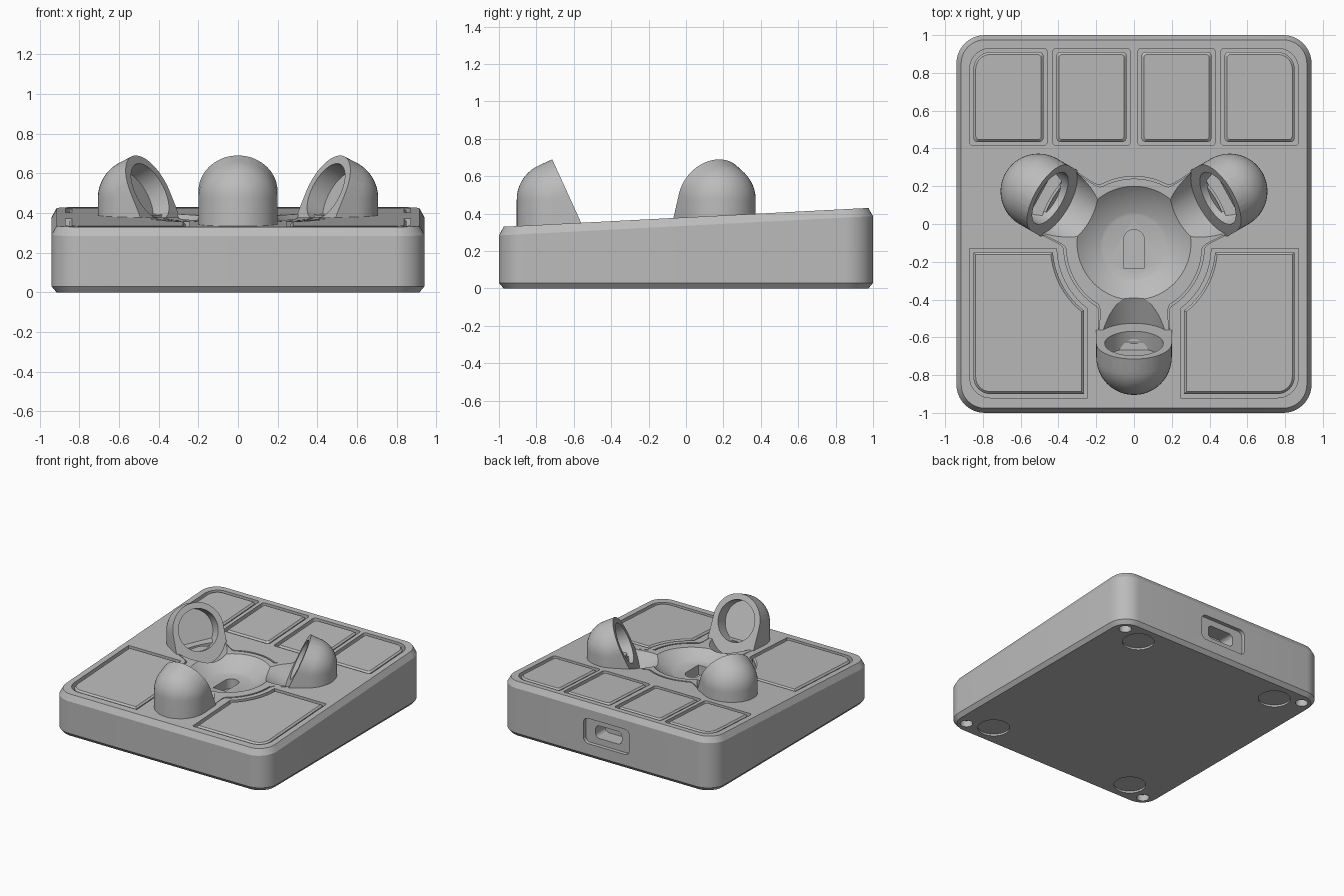
import bpy, bmesh, math
from mathutils import Matrix, Vector

if "Cube" in bpy.data.objects:
    bpy.data.objects.remove(bpy.data.objects["Cube"])

TOP, TILT = 0.38, 0.0515           # sloped top plane: z = TOP + TILT * y
HUB = Vector((0, -0.12, 0))        # centre of the ball well

gray = bpy.data.materials.new("matte_gray")
gray.use_nodes = True
gray.diffuse_color = (0.5, 0.5, 0.5, 1)
gray.node_tree.nodes["Principled BSDF"].inputs["Base Color"].default_value = (0.5, 0.5, 0.5, 1)


def finish(name, bm, matrix=Matrix()):
    bmesh.ops.transform(bm, matrix=matrix, verts=bm.verts)
    bmesh.ops.recalc_face_normals(bm, faces=bm.faces)
    mesh = bpy.data.meshes.new(name)
    bm.to_mesh(mesh)
    bm.free()
    mesh.materials.append(gray)
    ob = bpy.data.objects.new(name, mesh)
    bpy.context.collection.objects.link(ob)
    return ob


def loft(name, rings, tilt=0.0, closed=False, matrix=Matrix()):
    """Skin a list of (outline, z, tilted) rings; cap the ends or close the loop."""
    bm = bmesh.new()
    loops = [[bm.verts.new((x, y, z + (TILT * y if tilted else 0))) for x, y in pts]
             for pts, z, tilted in rings]
    pairs = list(zip(loops, loops[1:]))
    if closed:
        pairs.append((loops[-1], loops[0]))
    else:
        bm.faces.new(loops[0])
        bm.faces.new(loops[-1])
    for a, b in pairs:
        for i in range(len(a)):
            j = (i + 1) % len(a)
            bm.faces.new((a[i], a[j], b[j], b[i]))
    return finish(name, bm, matrix)


def cylinder(name, radius, depth, matrix):
    """Cylinder running from the matrix origin along its z axis."""
    bm = bmesh.new()
    bmesh.ops.create_cone(bm, cap_ends=True, segments=64, radius1=radius, radius2=radius,
                          depth=depth, matrix=Matrix.Translation((0, 0, depth / 2)))
    return finish(name, bm, matrix)


def cut(target, cutter):
    cutter.hide_render = True
    mod = target.modifiers.new("cut", 'BOOLEAN')
    mod.operation, mod.solver, mod.object = 'DIFFERENCE', 'EXACT', cutter
    bpy.context.view_layer.objects.active = target
    bpy.ops.object.modifier_apply(modifier=mod.name)
    bpy.data.objects.remove(cutter)


def slice_off(bm, point, normal):
    bmesh.ops.bisect_plane(bm, geom=bm.verts[:] + bm.edges[:] + bm.faces[:], plane_co=point,
                           plane_no=normal, clear_outer=True)
    bmesh.ops.holes_fill(bm, edges=[e for e in bm.edges if e.is_boundary])


def arc(cx, cy, r, a0, a1, n=10):
    return [(cx + r * math.cos(math.radians(a0 + (a1 - a0) * i / n)),
             cy + r * math.sin(math.radians(a0 + (a1 - a0) * i / n))) for i in range(n + 1)]


def rrect(x0, x1, y0, y1, radii):
    """Rounded rectangle; radii run from the upper right, counter-clockwise."""
    a, b, c, d = radii
    return (arc(x1 - a, y1 - a, a, 0, 90) + arc(x0 + b, y1 - b, b, 90, 180)
            + arc(x0 + c, y0 + c, c, 180, 270) + arc(x1 - d, y0 + d, d, 270, 360))


def back_key(center, outer):
    def outline(g):
        big = 0.09 + g if outer else 0.02
        return rrect(center - 0.185 - g, center + 0.185 + g, 0.435 - g, 0.91 + g,
                     (big, 0.02, 0.02, 0.02))
    return outline


def front_key(g):
    # Rectangle with a concave bite that follows the well
    r, x0, x1, y0, y1 = 0.43 - g, 0.265 - g, 0.85 + g, -0.9 - g, -0.15 + g
    start = math.degrees(math.asin((y1 - HUB.y) / r))
    end = -math.degrees(math.acos(x0 / r))
    c = 0.09 + g
    return (arc(0, HUB.y, r, start, end, 24) + [(x0, y0)]
            + arc(x1 - c, y0 + c, c, 270, 360) + [(x1, y1)])


def slab(g):
    return rrect(-0.94 + g, 0.94 - g, -1 + g, 1 - g, (0.15 - g,) * 4)


# Wedge-shaped case with chamfered rims
body = loft("case", [(slab(0.025), 0, False), (slab(0), 0.03, False),
                     (slab(0), TOP - 0.045, True), (slab(0.025), TOP, True)])

# Keys in their pockets, mirrored left and right
keys = {"back_inner_key": back_key(0.225, False), "back_outer_key": back_key(0.665, True),
        "front_key": front_key}
for name, outline in keys.items():
    for side, sx in (("left", 1), ("right", -1)):
        flip = Matrix.Diagonal((sx, 1, 1, 1))
        cut(body, loft("pocket", [(outline(0.02), TOP - 0.06, True),
                                  (outline(0.02), TOP + 0.1, True)], matrix=flip))
        loft(side + "_" + name, [(outline(0), TOP - 0.065, True), (outline(0), TOP - 0.012, True),
                                 (outline(-0.012), TOP, True)], matrix=flip)

# Seam around the hub, flaring out under each cup
def seam(extra):
    pts = []
    for i in range(180):
        a = i * 2
        off = abs((a - 270 + 60) % 120 - 60)
        r = 0.36 + extra + 0.14 * min(1, max(0, (32 - off) / 10)) ** 2
        pts.append((r * math.cos(math.radians(a)), HUB.y + r * math.sin(math.radians(a))))
    return pts

cut(body, loft("seam", [(seam(0), TOP + 0.05, True), (seam(0.012), TOP + 0.05, True),
                        (seam(0.012), TOP - 0.02, True), (seam(0), TOP - 0.02, True)], closed=True))

# Spherical ball well with a flat floor and a sensor window
bm = bmesh.new()
bmesh.ops.create_uvsphere(bm, u_segments=96, v_segments=64, radius=0.474,
                          matrix=Matrix.Translation(HUB + Vector((0, 0, 0.74))))
slice_off(bm, (0, 0, 0.296), (0, 0, -1))
cut(body, finish("well", bm))
window = rrect(-0.055, 0.055, -0.235, -0.03, (0.054, 0.054, 0.004, 0.004))
cut(body, loft("window", [(window, 0.22, False), (window, 0.34, False)]))

# Three bearing cups facing the hub, each with a trough down to the well
axis = Vector((0, 0.91, 0.415)).normalized()
ball = Vector((0, -0.585, 0.475))
rim = ball + axis * 0.08
for name, angle in (("front_cup", 0), ("left_cup", 120), ("right_cup", -120)):
    place = Matrix.Translation(HUB) @ Matrix.Rotation(math.radians(angle), 4, 'Z')
    trough_dir = Vector((0, 0.866, 0.5)).to_track_quat('Z', 'X').to_matrix().to_4x4()
    cut(body, cylinder("trough", 0.2, 0.5,
                       place @ Matrix.Translation((0, -0.53, 0.434)) @ trough_dir))
    bm = bmesh.new()
    for base in (ball, ball + axis * 0.3):
        for drop in (0, 0.4):
            bmesh.ops.create_uvsphere(bm, u_segments=48, v_segments=24, radius=0.2,
                                      matrix=Matrix.Translation(base - Vector((0, 0, drop))))
    hull = bmesh.ops.convex_hull(bm, input=bm.verts[:])
    keep = {v for f in hull["geom"] if isinstance(f, bmesh.types.BMFace) for v in f.verts}
    bmesh.ops.delete(bm, geom=[v for v in bm.verts if v not in keep], context='VERTS')
    # Rebuild from the outer points so only the hull skin remains
    points = [v.co.copy() for v in bm.verts]
    bm.free()
    bm = bmesh.new()
    for p in points:
        bm.verts.new(p)
    bmesh.ops.convex_hull(bm, input=bm.verts[:])
    slice_off(bm, rim, axis)
    slice_off(bm, (0, 0, 0.24), (0, 0, -1))
    cup = finish(name, bm, place)
    bore = axis.to_track_quat('Z', 'X').to_matrix().to_4x4()
    cut(cup, cylinder("bore", 0.155, 0.3,
                      place @ Matrix.Translation(rim - axis * 0.1) @ bore))

# Cable port in the back wall: shallow recess, then the socket
to_back = Matrix.Rotation(math.radians(90), 4, 'X')
recess = rrect(-0.2, 0.2, 0.115, 0.315, (0.04,) * 4)
socket = rrect(-0.115, 0.115, 0.165, 0.265, (0.035,) * 4)
for outline, depth in ((recess, 0.03), (socket, 0.15)):
    cut(body, loft("port", [(outline, -1.1, False), (outline, depth - 1, False)], matrix=to_back))

# Underside: foot recesses and screw holes
for sx in (-1, 1):
    for sy in (-1, 1):
        cut(body, cylinder("foot", 0.115, 0.115, Matrix.Translation((0.64 * sx, 0.81 * sy, -0.1))))
        cut(body, cylinder("screw", 0.045, 0.15, Matrix.Translation((0.83 * sx, 0.89 * sy, -0.1))))

# Smooth shading with crisp edges
for ob in bpy.context.collection.objects:
    if ob.type == 'MESH' and gray.name in ob.data.materials:
        bpy.ops.object.select_all(action='DESELECT')
        ob.select_set(True)
        bpy.context.view_layer.objects.active = ob
        bpy.ops.object.shade_smooth_by_angle(angle=math.radians(25))
